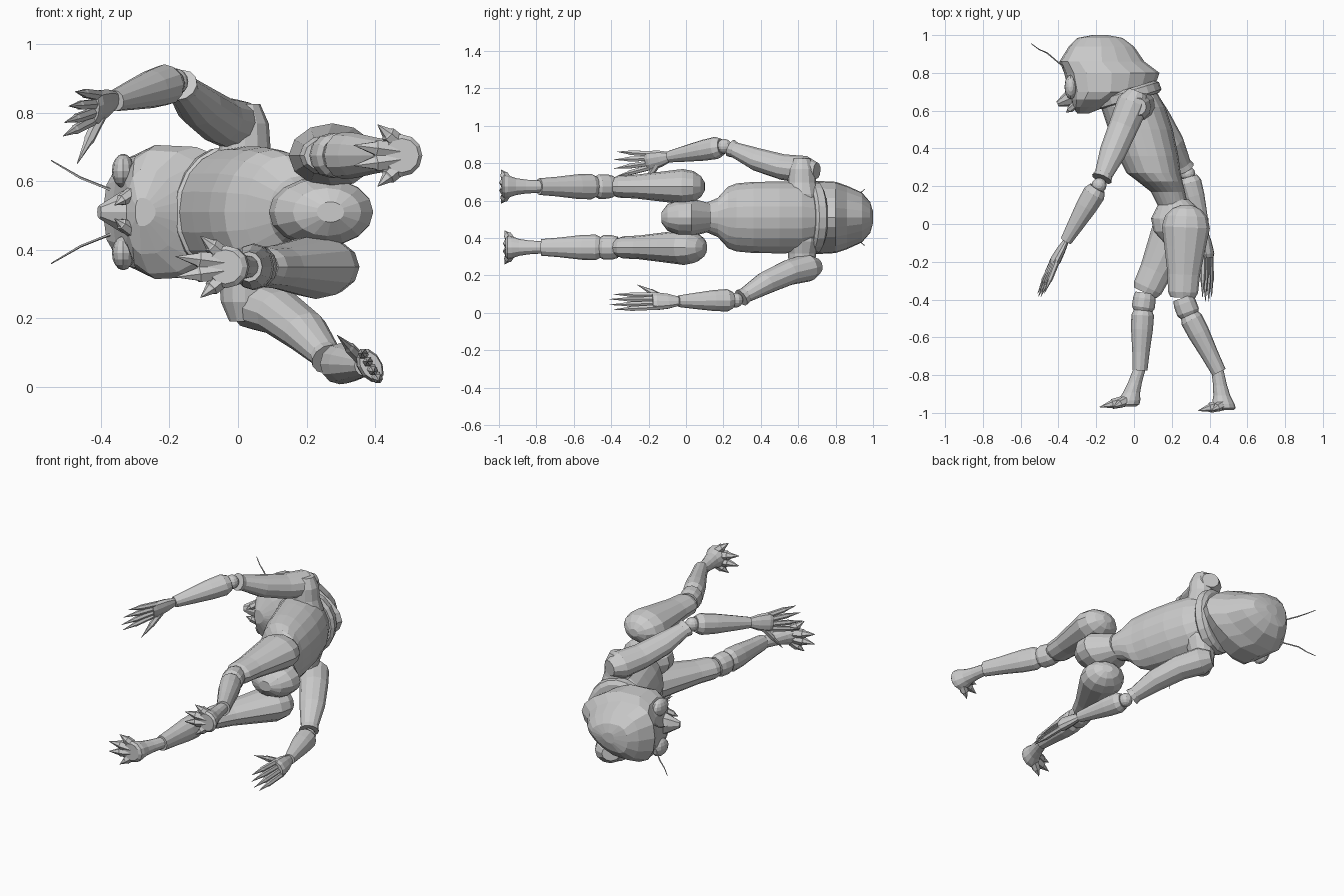
import bpy, bmesh, math
from mathutils import Vector

if "Cube" in bpy.data.objects:
    bpy.data.objects.remove(bpy.data.objects["Cube"])

MID = 0.51  # z of the body's symmetry plane (the figure lies on its side)
Z, Y, DOWN = Vector((0, 0, 1)), Vector((0, 1, 0)), Vector((0, -1, 0))


def loft(name, rings, sides=12, ref=Z, axis=None, egg=0.0):
    """Skin of oval rings (centre, half-width, half-depth along ref); egg squares off one side."""
    bm = bmesh.new()
    loops = []
    for i, (p, a, b) in enumerate(rings):
        t = axis or rings[min(i + 1, len(rings) - 1)][0] - rings[max(i - 1, 0)][0]
        u = t.cross(ref).normalized()
        v = u.cross(t).normalized()
        ring = []
        for k in range(sides):
            c, s = math.cos(math.tau * k / sides), math.sin(math.tau * k / sides)
            cx = c ** .65 if egg and c > 0 else c
            ring.append(bm.verts.new(p + u * a * cx + v * b * s * (1 + egg * c)))
        loops.append(ring)
    for p, q in zip(loops, loops[1:]):
        for k in range(sides):
            n = (k + 1) % sides
            bm.faces.new((p[k], p[n], q[n], q[k]))
    bm.faces.new(loops[0][::-1])
    bm.faces.new(loops[-1])
    bmesh.ops.recalc_face_normals(bm, faces=bm.faces)
    me = bpy.data.meshes.new(name)
    bm.to_mesh(me)
    bm.free()
    bpy.context.collection.objects.link(bpy.data.objects.new(name, me))


def limb(name, a, b, profile, depth=1.0, bend=Vector(), **kw):
    """Straight or bowed segment from a to b; profile holds (fraction, radius)."""
    loft(name, [(a.lerp(b, f) + bend * math.sin(math.pi * f), r, r * depth)
                for f, r in profile], **kw)


def ball(name, loc, scale):
    bpy.ops.mesh.primitive_uv_sphere_add(segments=12, ring_count=8, radius=1, location=loc)
    bpy.context.object.name = name
    bpy.context.object.scale = scale


def digit(name, a, b, r, claw=.6):
    """Finger or toe ending in a pointed claw."""
    limb(name, a, b, [(0, r), (claw, r * .9), (claw + .04, r * .7), (1, .001)], sides=6)


def slices(name, table, sides, **kw):
    """Body form from rows of (y, front x, back x, half-height)."""
    loft(name, [(Vector(((a + b) / 2, y, MID)), (b - a) / 2, h) for y, a, b, h in table],
         sides, axis=DOWN, **kw)


# Trunk: chest and waist, pelvis, collar and the yoke carrying both shoulders
slices("torso", [(.70, -.19, .12, .16), (.62, -.175, .165, .19), (.50, -.135, .205, .192),
                 (.36, -.085, .235, .19), (.27, -.04, .247, .182), (.225, .02, .257, .165),
                 (.17, .09, .27, .105), (.10, .125, .285, .075)], 20)
slices("pelvis", [(.13, .14, .29, .075), (.03, .09, .395, .102), (-.04, .105, .395, .098),
                  (-.10, .16, .36, .07), (-.13, .23, .31, .03)], 16)
limb("collar", Vector((-.035, .715, MID)), Vector((-.015, .65, MID)),
     [(0, .15), (.2, .17), (.8, .172), (1, .155)], 1.13, sides=20)
limb("shoulder_yoke", Vector((.02, .62, .19)), Vector((.02, .62, .825)),
     [(0, .045), (.09, .07), (.2, .075), (.3, .095), (.7, .095), (.8, .075), (.91, .07), (1, .045)],
     ref=Y)

# Head: tall hood, squared and widest toward the face
slices("head", [(1.0, -.22, -.14, .03), (.985, -.30, -.06, .08), (.94, -.345, 0, .13),
                (.86, -.395, .055, .165), (.80, -.37, .135, .185), (.70, -.345, .10, .19),
                (.66, -.335, -.02, .175), (.62, -.325, -.15, .12), (.585, -.30, -.24, .04)],
       16, egg=.3)
limb("snout", Vector((-.28, .69, MID)), Vector((-.405, .635, MID)),
     [(0, .065), (.5, .045), (1, .015)], 1.3, sides=8)
for s in (-1, 1):
    at = lambda x, y, d: Vector((x, y, MID + s * d))
    ball("eye", at(-.335, .725, .12), (.033, .065, .05))
    digit("mandible", at(-.31, .63, .055), at(-.36, .59, .02), .02)
    root, kink, tip = at(-.36, .82, .06), at(-.46, .905, .10), at(-.545, .955, .15)
    limb("antenna", root, kink, [(0, .005), (.5, .004), (1, .004)], sides=5)
    limb("antenna_tip", kink, tip, [(0, .004), (.5, .003), (1, .002)],
         bend=Vector((0, -.006, 0)), sides=5)

# Profiles shared by both arms and both legs
UPPER_ARM = [(0, .05), (.13, .085), (.4, .078), (.7, .07), (.95, .048), (1, .055)]
FOREARM = [(0, .045), (.1, .06), (.35, .056), (.7, .043), (1, .031)]
PALM = [(0, .028), (.4, .045), (.85, .054), (1, .045)]
THIGH = [(0, .03), (.04, .075), (.12, .112), (.24, .127), (.45, .11), (.75, .086), (.94, .08), (1, .065)]
KNEE = [(0, .053), (.3, .06), (.8, .061), (1, .05)]
SHIN = [(0, .046), (.1, .06), (.33, .058), (.7, .046), (1, .039)]


def arm(n, shoulder, elbow, wrist, knuckles, tip, spread, bend, thumb, thick):
    """Arm with a ball elbow, cuffed forearm, flat palm and clawed fingers."""
    shoulder, elbow, wrist, knuckles, tip, spread, bend, thumb = map(
        Vector, (shoulder, elbow, wrist, knuckles, tip, spread, bend, thumb))
    limb(n + "_upper_arm", shoulder, elbow.lerp(shoulder, .07), UPPER_ARM, .88, bend=bend)
    limb(n + "_forearm", elbow.lerp(wrist, .05), wrist, FOREARM)
    ball(n + "_elbow", elbow, (.04, .04, .04))
    across = spread.normalized()
    flat = (knuckles - wrist).cross(across)
    limb(n + "_palm", wrist, knuckles, PALM, thick, sides=10, ref=flat)
    for i in (-1.5, -.5, .5, 1.5):
        end = tip + spread * i
        end = end.lerp(knuckles, .1 if abs(i) > 1 else 0)
        digit(n + "_finger", knuckles.lerp(wrist, .15) + across * .025 * i, end, .016)
    digit(n + "_thumb", wrist.lerp(knuckles, .35), thumb, .018)


arm("high", (.02, .70, .76), (-.185, .205, .89), (-.36, -.09, .835), (-.425, -.21, .81),
    (-.50, -.385, .795), (.013, 0, .048), (0, 0, -.03), (-.47, -.25, .65), .5)
arm("low", (.01, .70, .25), (.285, .265, .068), (.37, -.04, .062), (.388, -.18, .062),
    (.387, -.41, .058), (-.018, 0, .03), (.01, .01, .035), (.29, -.26, .15), .65)


def leg(n, z, hip, knee, cuff, ankle, heel, sole, reach):
    """Leg with a heavy thigh, knee cuff, slim shin and fanned clawed toes."""
    at = lambda p: Vector((p[0], p[1], z))
    hip, knee, cuff, ankle = map(at, (hip, knee, cuff, ankle))
    limb(n + "_thigh", hip, knee, THIGH, .74)
    limb(n + "_knee", knee, cuff, KNEE, 1.08)
    limb(n + "_shin", cuff.lerp(knee, .1), ankle, SHIN, 1.14)
    # Foot: ankle flaring into the rounded heel, then the toes
    base = at((heel - .062, sole))
    limb(n + "_foot", ankle.lerp(cuff, .06), base,
         [(0, .032), (.4, .037), (.65, .045), (.85, .06), (.95, .062), (1, .05)], axis=DOWN)
    for d in (-.09, -.03, .03, .09):
        side = abs(d) > .05
        root = base + Vector((-.01, .028, d * .4))
        digit(n + "_toe", root, base + Vector((-reach * (.5 if side else 1), -.004, d)),
              .026 if side else .03, .5)


leg("rear", .675, (.28, .10), (.258, -.39), (.293, -.485), (.45, -.785), .54, -.985, .14)
leg("fore", .35, (.28, .10), (.06, -.365), (.046, -.46), (.032, -.775), .025, -.965, .145)
